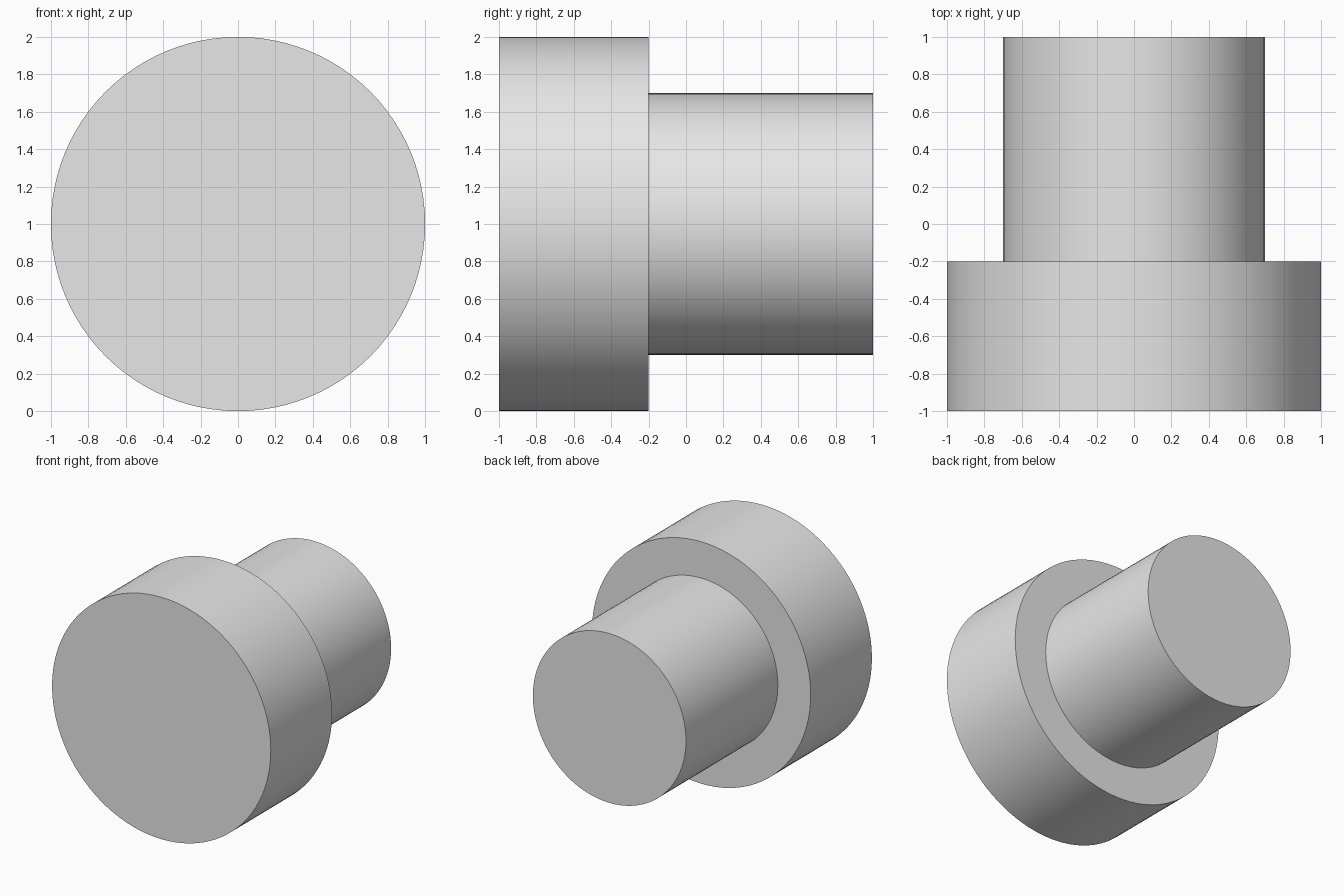
import bpy
import bmesh
import math
from mathutils import Matrix, Vector

default_cube = bpy.data.objects.get("Cube")
if default_cube:
    bpy.data.objects.remove(default_cube, do_unlink=True)

HEAD_RADIUS, SHANK_RADIUS = 1.0, 0.7
FRONT, SHOULDER, BACK = -1.0, -0.2, 1.0
CENTRE_Z = 1.0
SEGMENTS = 96

# Material
grey = bpy.data.materials.new("light_grey")
grey.use_nodes = True
grey.diffuse_color = (0.8, 0.8, 0.8, 1)
grey.node_tree.nodes["Principled BSDF"].inputs["Base Color"].default_value = grey.diffuse_color

# Stepped round plug: a wide head in front and a narrower shank behind
bm = bmesh.new()


def ring(radius, y):
    turn = Matrix.Translation((0, y, CENTRE_Z)) @ Matrix.Rotation(math.pi / 2, 4, "X")
    return bmesh.ops.create_circle(bm, segments=SEGMENTS, radius=radius, matrix=turn)["verts"]


rings = [ring(HEAD_RADIUS, FRONT), ring(HEAD_RADIUS, SHOULDER),
         ring(SHANK_RADIUS, SHOULDER), ring(SHANK_RADIUS, BACK)]
for a, b in zip(rings, rings[1:]):
    for i in range(SEGMENTS):
        j = (i + 1) % SEGMENTS
        bm.faces.new((a[i], a[j], b[j], b[i]))

# End caps
bm.faces.new(rings[0])
bm.faces.new(rings[-1])
bmesh.ops.recalc_face_normals(bm, faces=bm.faces)

mesh = bpy.data.meshes.new("stepped_plug")
bm.to_mesh(mesh)
bm.free()
mesh.materials.append(grey)
plug = bpy.data.objects.new("stepped_plug", mesh)
bpy.context.collection.objects.link(plug)

# Smooth sides with crisp rims
bpy.ops.object.select_all(action="DESELECT")
plug.select_set(True)
bpy.context.view_layer.objects.active = plug
bpy.ops.object.shade_smooth_by_angle(angle=math.radians(30))
